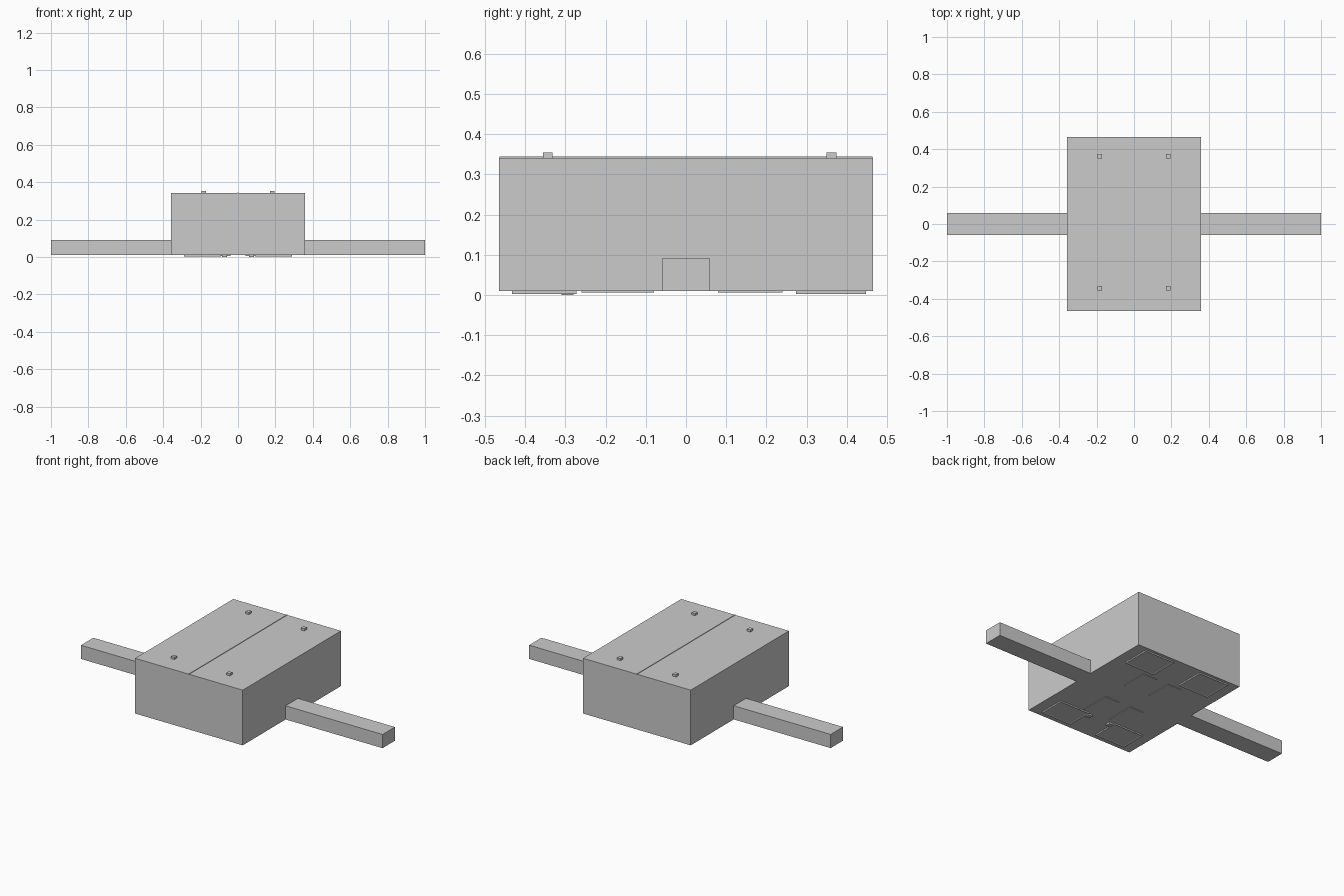
import bpy, bmesh
from mathutils import Vector

if "Cube" in bpy.data.objects:
    bpy.data.objects.remove(bpy.data.objects["Cube"])


def box(name, x0, x1, y0, y1, z0, z1):
    me = bpy.data.meshes.new(name)
    bm = bmesh.new()
    bmesh.ops.create_cube(bm, size=1)
    size = Vector((x1 - x0, y1 - y0, z1 - z0))
    mid = Vector((x0 + x1, y0 + y1, z0 + z1)) / 2
    for v in bm.verts:
        v.co = v.co * size + mid
    bm.to_mesh(me)
    bm.free()
    ob = bpy.data.objects.new(name, me)
    bpy.context.collection.objects.link(ob)
    return ob


def panel_pad(name, x0, x1, y0, y1, z0, z1):
    # thin pad with a raised rim on its underside
    ob = box(name, x0, x1, y0, y1, z0, z1)
    bm = bmesh.new()
    bm.from_mesh(ob.data)
    bm.normal_update()
    bottom = min(bm.faces, key=lambda f: f.normal.z)
    bmesh.ops.inset_region(bm, faces=[bottom], thickness=0.012)
    for v in bottom.verts:
        v.co.z += 0.003
    bm.to_mesh(ob.data)
    bm.free()


# main block
box("body", -0.357, 0.357, -0.465, 0.465, 0.01, 0.341)

# fine ridge along the middle of the lid
box("lid_seam", -0.002, 0.002, -0.464, 0.464, 0.34, 0.344)

for side, s in (("left", -1), ("right", 1)):
    # side arms
    xs = sorted((s * 0.35, s * 1.0))
    box(f"{side}_arm", *xs, -0.059, 0.058, 0.01, 0.092)

    for end, yk, yp, yi in (("front", (-0.356, -0.332), (-0.432, -0.272), (-0.26, -0.08)),
                            ("back", (0.349, 0.374), (0.273, 0.447), (0.08, 0.24))):
        # lid studs
        xs = sorted((s * 0.172, s * 0.195))
        box(f"{side}_{end}_stud", *xs, *yk, 0.338, 0.354)
        # corner pads under the body
        xs = sorted((s * 0.09, s * 0.29))
        panel_pad(f"{side}_{end}_pad", *xs, *yp, 0.002, 0.012)
        # shallow plates near the centre of the underside
        xs = sorted((s * 0.04, s * 0.135))
        box(f"{side}_{end}_plate", *xs, *yi, 0.006, 0.012)
    # small clips beside the front pads
    xs = sorted((s * 0.06, s * 0.085))
    box(f"{side}_clip", *xs, -0.31, -0.28, 0.0, 0.012)
